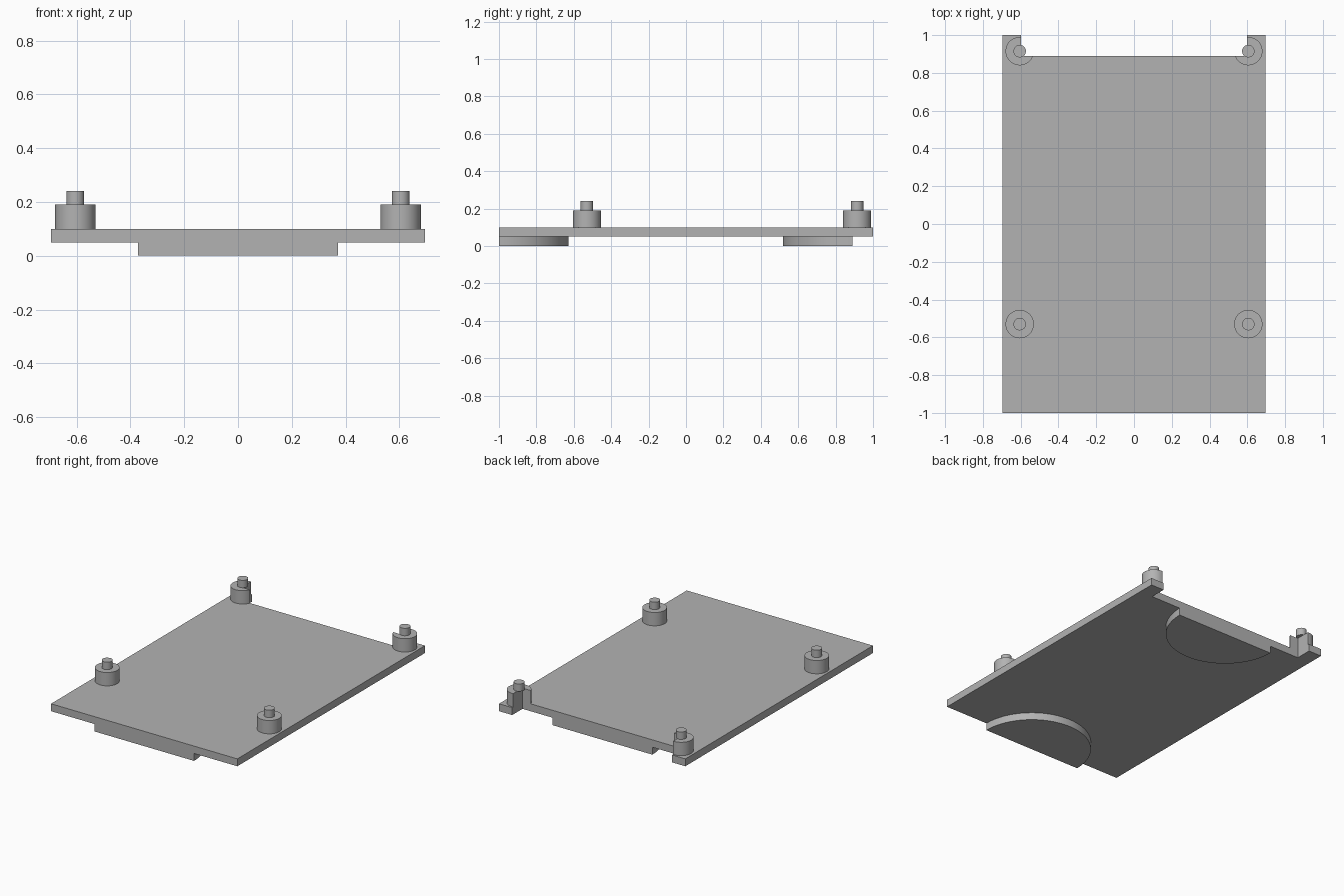
import bpy
import bmesh
from math import acos, asin, cos, sin, pi

if "Cube" in bpy.data.objects:
    bpy.data.objects.remove(bpy.data.objects["Cube"], do_unlink=True)

grey = bpy.data.materials.new("plain grey")
colour = (0.45, 0.45, 0.45, 1)
grey.use_nodes = True
grey.diffuse_color = colour
grey.node_tree.nodes["Principled BSDF"].inputs["Base Color"].default_value = colour

HALF_W = 0.695
PLATE_Z, PLATE_TOP, BOSS_TOP, PIN_TOP = 0.05, 0.1, 0.19, 0.24
NOTCH_X, NOTCH_Y = 0.597, 0.89
POST_X, FRONT_Y, REAR_Y = 0.605, -0.53, 0.915
BOSS_R, PIN_R, PAD_R = 0.075, 0.033, 0.372


def arc(cx, cy, r, start, end, steps):
    """Points along an arc, both ends included."""
    angles = [start + (end - start) * i / steps for i in range(steps + 1)]
    return [(cx + r * cos(a), cy + r * sin(a)) for a in angles]


def circle(cx, cy, r, sides=48):
    return arc(cx, cy, r, 0, 2 * pi, sides)[:-1]


def prism(name, outline, z0, z1, mirrored=False):
    """Extrude a flat outline from z0 to z1."""
    bm = bmesh.new()
    base = bm.faces.new([bm.verts.new((x, y, z0)) for x, y in outline])
    top = bmesh.ops.extrude_face_region(bm, geom=[base], use_keep_orig=True)
    moved = [g for g in top["geom"] if isinstance(g, bmesh.types.BMVert)]
    bmesh.ops.translate(bm, verts=moved, vec=(0, 0, z1 - z0))
    bmesh.ops.recalc_face_normals(bm, faces=bm.faces)
    mesh = bpy.data.meshes.new(name)
    bm.to_mesh(mesh)
    bm.free()
    mesh.materials.append(grey)
    obj = bpy.data.objects.new(name, mesh)
    bpy.context.collection.objects.link(obj)
    bpy.ops.object.select_all(action="DESELECT")
    obj.select_set(True)
    bpy.context.view_layer.objects.active = obj
    bpy.ops.object.shade_smooth_by_angle(angle=pi / 6)
    if mirrored:
        obj.modifiers.new("Mirror", "MIRROR").use_mirror_merge = False
    return obj


# Base plate with a wide notch in the rear edge
half = [(HALF_W, -1), (HALF_W, 1), (NOTCH_X, 1), (NOTCH_X, NOTCH_Y)]
prism("base_plate", half + [(-x, y) for x, y in reversed(half)], PLATE_Z, PLATE_TOP)

# Half-round pads under the front and rear edges
prism("front_pad", arc(0, -1, PAD_R, 0, pi, 48), 0, PLATE_Z)
prism("rear_pad", arc(0, NOTCH_Y, PAD_R, 0, -pi, 48), 0, PLATE_Z)

# Front posts: full round bosses
prism("front_bosses", circle(POST_X, FRONT_Y, BOSS_R), PLATE_TOP, BOSS_TOP, True)

# Rear posts: bosses trimmed along the notch
start = acos((NOTCH_X - POST_X) / BOSS_R)
end = -pi - asin((NOTCH_Y - REAR_Y) / BOSS_R)
trimmed = arc(POST_X, REAR_Y, BOSS_R, start, end, 36) + [(NOTCH_X, NOTCH_Y)]
prism("rear_bosses", trimmed, PLATE_TOP, BOSS_TOP, True)

# Locating pins on top of every boss
for name, y in (("front_pins", FRONT_Y), ("rear_pins", REAR_Y)):
    prism(name, circle(POST_X, y, PIN_R), BOSS_TOP, PIN_TOP, True)
